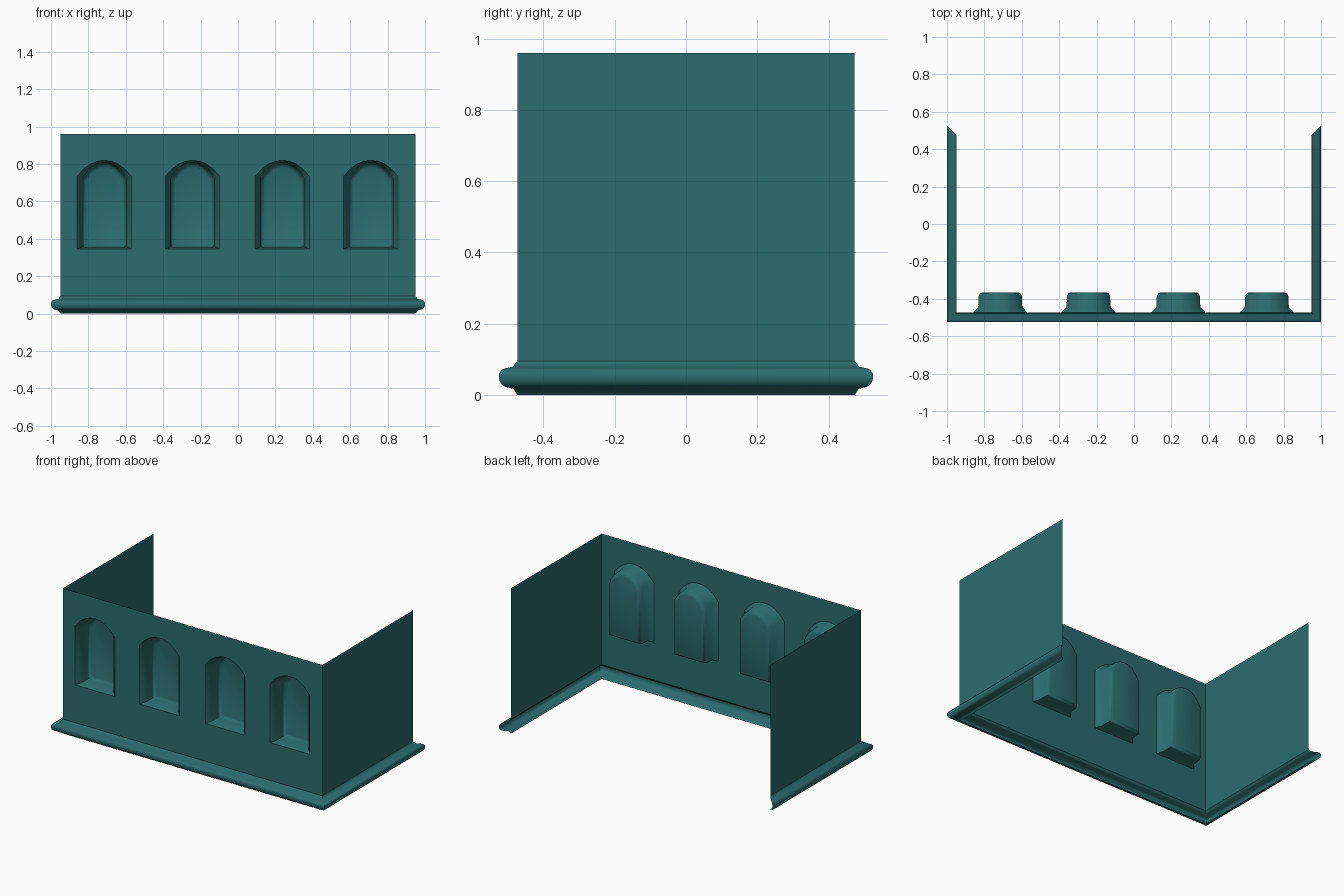
import bpy, bmesh

if "Cube" in bpy.data.objects:
    bpy.data.objects.remove(bpy.data.objects["Cube"])

HX, HY, TOP, BAND = 0.948, 0.473, 0.96, 0.095   # wall half sizes, height, moulding top


def finish(bm, name):
    me = bpy.data.meshes.new(name)
    bm.to_mesh(me)
    bm.free()
    ob = bpy.data.objects.new(name, me)
    bpy.context.collection.objects.link(ob)
    mat = bpy.data.materials.get("teal") or bpy.data.materials.new("teal")
    mat.diffuse_color = (0.025, 0.15, 0.155, 1)
    mat.use_nodes = True
    mat.node_tree.nodes["Principled BSDF"].inputs["Base Color"].default_value = mat.diffuse_color
    me.materials.append(mat)
    bpy.ops.object.select_all(action='DESELECT')
    ob.select_set(True)
    bpy.context.view_layer.objects.active = ob
    bpy.ops.object.shade_smooth_by_angle(angle=0.8)
    return ob


def arch(cx, w, z0, spring, top, y):
    # round-headed outline, counter-clockwise seen from the front
    pts = [(cx - w, y, z0), (cx + w, y, z0)]
    n = 8
    for i in range(n + 1):
        t = 1 - 2 * i / n
        pts.append((cx + w * t, y, spring + (top - spring) * (1 - abs(t) ** 2.2)))
    return pts


# front wall with four arched niches pushed inwards
bm = bmesh.new()
rect = [bm.verts.new(p) for p in ((-HX, -HY, BAND), (HX, -HY, BAND), (HX, -HY, TOP), (-HX, -HY, TOP))]
edges = [bm.edges.new((rect[i], rect[(i + 1) % 4])) for i in range(4)]
rings = [(0.145, 0.345, 0.735, 0.82, -HY),
         (0.118, 0.356, 0.725, 0.81, -0.445),
         (0.115, 0.358, 0.72, 0.805, -0.385),
         (0.107, 0.364, 0.71, 0.795, -0.37),
         (0.095, 0.375, 0.70, 0.78, -0.365)]
niches = []
for cx in (-0.715, -0.243, 0.237, 0.71):
    loops = [[bm.verts.new(p) for p in arch(cx, *r)] for r in rings]
    k = len(loops[0])
    edges += [bm.edges.new((loops[0][i], loops[0][(i + 1) % k])) for i in range(k)]
    niches.append(loops)
bmesh.ops.triangle_fill(bm, edges=edges, use_beauty=True, normal=(0, -1, 0))
for f in bm.faces:
    f.normal_update()
    if f.normal.y > 0:
        f.normal_flip()
for loops in niches:
    for a, b in zip(loops, loops[1:]):
        for i in range(k):
            j = (i + 1) % k
            bm.faces.new((a[i], a[j], b[j], b[i]))
    bm.faces.new(loops[-1])
finish(bm, "front_wall")

# plain side walls, single sheets
for s, name in ((1, "right_wall"), (-1, "left_wall")):
    bm = bmesh.new()
    p = [(s * HX, -HY, BAND), (s * HX, HY, BAND), (s * HX, HY, TOP), (s * HX, -HY, TOP)]
    bm.faces.new([bm.verts.new(c) for c in p[::s]])
    finish(bm, name)

# base moulding: (outward offset, height) profile swept round three sides with mitred ends
profile = [(0, 0), (0.012, 0.017), (0.037, 0.023), (0.047, 0.032), (0.052, 0.045),
           (0.052, 0.058), (0.046, 0.069), (0.036, 0.074), (0.013, 0.079), (0.006, 0.088), (0, BAND)]
bm = bmesh.new()
cols = [[bm.verts.new((sx * (HX + d), sy * (HY + d), z)) for d, z in profile]
        for sx, sy in ((-1, 1), (-1, -1), (1, -1), (1, 1))]
for a, b in zip(cols, cols[1:]):
    for i in range(len(profile) - 1):
        bm.faces.new((a[i], b[i], b[i + 1], a[i + 1]))
finish(bm, "base_moulding")
